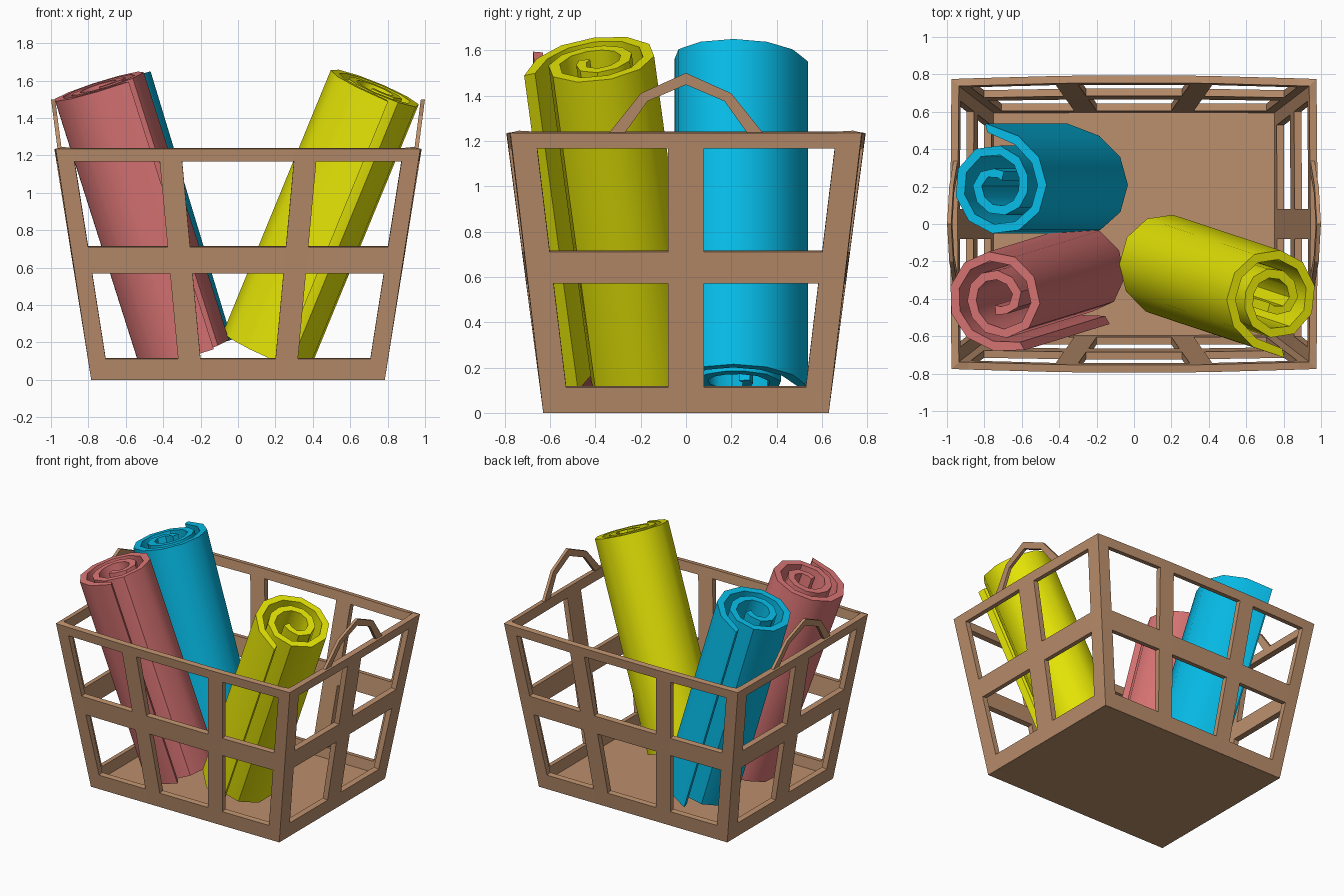
import bpy, bmesh, math
from mathutils import Vector, Matrix

cube = bpy.data.objects.get("Cube")
if cube:
    bpy.data.objects.remove(cube, do_unlink=True)


def material(name, rgb):
    m = bpy.data.materials.new(name)
    m.use_nodes = True
    m.diffuse_color = (*rgb, 1)
    m.node_tree.nodes["Principled BSDF"].inputs["Base Color"].default_value = (*rgb, 1)
    return m


BROWN = material("basket brown", (0.5, 0.275, 0.15))
PINK = material("towel pink", (0.72, 0.18, 0.18))
BLUE = material("towel blue", (0.002, 0.5, 0.8))
YELLOW = material("towel yellow", (0.79, 0.79, 0.002))


def finish(name, bm, mat, smooth=False):
    mesh = bpy.data.meshes.new(name)
    bm.to_mesh(mesh)
    bm.free()
    mesh.materials.append(mat)
    if smooth:
        for p in mesh.polygons:
            p.use_smooth = True
        mesh.set_sharp_from_angle(angle=math.radians(40))
    obj = bpy.data.objects.new(name, mesh)
    bpy.context.collection.objects.link(obj)
    return obj


def ribbon(name, outer, inner, depth, matrix, mat, smooth=False):
    """Band between two outlines, extruded along local z."""
    bm = bmesh.new()
    rings = []
    for o, i in zip(outer, inner):
        rings.append([bm.verts.new((*p, z)) for p, z in
                      ((o, 0), (o, depth), (i, depth), (i, 0))])
    for a, b in zip(rings, rings[1:]):
        for k in range(4):
            j = (k + 1) % 4
            bm.faces.new((a[k], a[j], b[j], b[k]))
    bm.faces.new(rings[0])
    bm.faces.new(rings[-1][::-1])
    bm.transform(matrix)
    bmesh.ops.recalc_face_normals(bm, faces=bm.faces)
    return finish(name, bm, mat, smooth)


# Basket walls: a flared ring with window openings, thickened inward
HEIGHT = 1.235
ROWS = [0, 0.113, 0.57, 0.71, 1.167, HEIGHT]
LONG = [(0.785, 0.975), (0.69, 0.885), (0.31, 0.425), (0.19, 0.305)]
SHORT = [(0.63, 0.775), (0.515, 0.665), (0.08, 0.08)]


def add_wall(bm, half, depth, bulge, angle):
    cols = [(-a, -b) for a, b in half] + half[::-1]
    turn = Matrix.Rotation(angle, 3, 'Z')

    def vert(col, z):
        t = z / HEIGHT
        u = col[0] + (col[1] - col[0]) * t
        corner = half[0][0] + (half[0][1] - half[0][0]) * t
        bow = bulge * t * (1 - (u / corner) ** 2)
        d = depth[0] + (depth[1] - depth[0]) * t + bow
        return bm.verts.new(turn @ Vector((u, -d, z)))

    grid = [[vert(c, z) for c in cols] for z in ROWS]
    for r in range(len(ROWS) - 1):
        for c in range(len(cols) - 1):
            if r % 2 and c % 2:
                continue
            bm.faces.new((grid[r][c], grid[r][c + 1], grid[r + 1][c + 1], grid[r + 1][c]))


bm = bmesh.new()
for n in range(0, 4, 2):
    add_wall(bm, LONG, SHORT[0], 0.02, n * math.pi / 2)
    add_wall(bm, SHORT, LONG[0], 0.007, (n + 1) * math.pi / 2)
bmesh.ops.remove_doubles(bm, verts=bm.verts, dist=0.001)
walls = finish("basket_walls", bm, BROWN)
solid = walls.modifiers.new("thickness", 'SOLIDIFY')
solid.thickness = 0.04
solid.offset = -1
solid.use_even_offset = True

# Basket floor
bm = bmesh.new()
bmesh.ops.create_cube(bm, size=1)
bm.transform(Matrix.Translation((0, 0, 0.02)) @ Matrix.Diagonal((1.56, 1.25, 0.04, 1)))
finish("basket_floor", bm, BROWN)

# Arched handles on the two short sides, leaning outward with the walls
outer = [(-0.34, 0), (-0.2, 0.175), (0, 0.265), (0.2, 0.175), (0.34, 0)]
inner = [(-0.27, 0), (-0.17, 0.14), (0, 0.213), (0.17, 0.14), (0.27, 0)]
for name, side in (("left_handle", 1), ("right_handle", -1)):
    axes = Matrix(((0, 0.13 * side, side, 0.943 * side), (1, 0, 0, 0),
                   (0, 1, 0, HEIGHT), (0, 0, 0, 1)))
    ribbon(name, outer, inner, 0.022, axes, BROWN)


# Rolled towels: spiral bands with a loose outer flap
def ease(start, end, k):
    t = min(max((k - start) / (end - start), 0), 1)
    return t * t * (3 - 2 * t)


def towel(name, bottom, top, start, flare, mat):
    bottom, top = Vector(bottom), Vector(top)
    axis = top - bottom
    outer, inner = [], []
    for k in range(23):
        a = math.radians(start - 34 * k)
        r = 0.254 - 0.1 * ease(9, 14, k) - 0.07 * ease(19, 22, k) + flare * math.exp(-k)
        direction = Vector((math.cos(a), math.sin(a)))
        outer.append(direction * r)
        inner.append(direction * (r - 0.05))
    turn = Vector((0, 0, 1)).rotation_difference(axis).to_matrix().to_4x4()
    ribbon(name, outer, inner, axis.length, Matrix.Translation(bottom) @ turn, mat, True)


towel("pink_towel", (-0.29, -0.26, 0.14), (-0.745, -0.4, 1.57), -59, 0.065, PINK)
towel("blue_towel", (-0.28, 0.2, 0.14), (-0.715, 0.2, 1.575), 104, 0.095, BLUE)
towel("yellow_towel", (0.16, -0.2, 0.16), (0.735, -0.39, 1.56), -76, 0.085, YELLOW)
